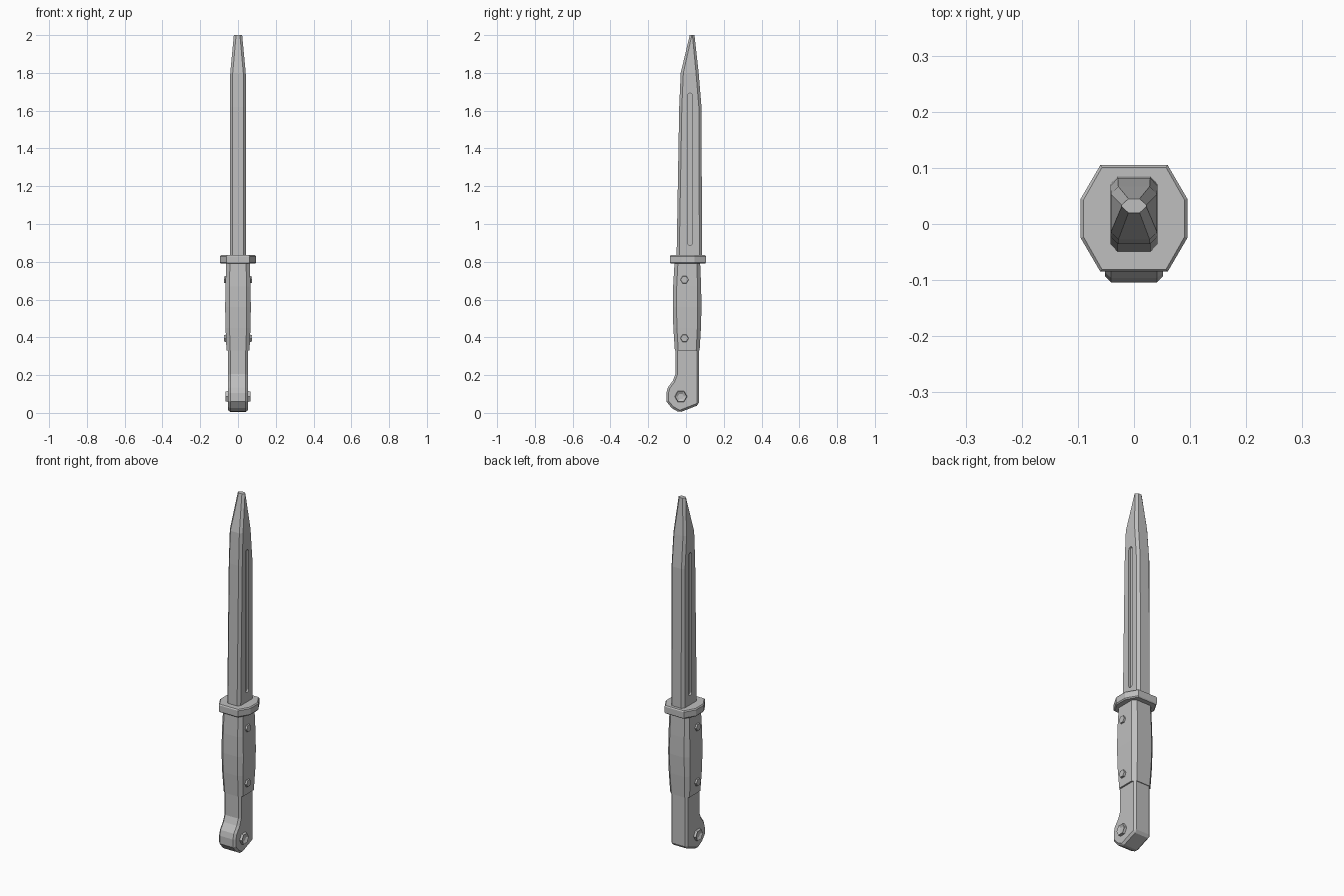
import bpy, bmesh, math
from mathutils import Matrix

cube = bpy.data.objects.get("Cube")
if cube:
    bpy.data.objects.remove(cube, do_unlink=True)

steel = bpy.data.materials.new("grey steel")
steel.use_nodes = True
GREY = (0.52, 0.52, 0.52, 1)
steel.diffuse_color = GREY
steel.node_tree.nodes["Principled BSDF"].inputs["Base Color"].default_value = GREY


def finish(bm, name):
    bmesh.ops.recalc_face_normals(bm, faces=bm.faces)
    mesh = bpy.data.meshes.new(name)
    bm.to_mesh(mesh)
    bm.free()
    mesh.materials.append(steel)
    ob = bpy.data.objects.new(name, mesh)
    bpy.context.scene.collection.objects.link(ob)
    return ob


def section(half, front, back, cx, cy):
    """Rectangle in x and y with cut corners."""
    return [(half - cx, front), (half, front + cy), (half, back - cy), (half - cx, back),
            (cx - half, back), (-half, back - cy), (-half, front + cy), (cx - half, front)]


def loft(name, rings):
    """Skin octagonal sections given as (z, half, front, back, cx, cy)."""
    bm = bmesh.new()
    loops = [[bm.verts.new((x, y, z)) for x, y in section(*s)] for z, *s in rings]
    for a, b in zip(loops, loops[1:]):
        for i in range(8):
            j = (i + 1) % 8
            bm.faces.new((a[i], a[j], b[j], b[i]))
    bm.faces.new(loops[0][::-1])
    bm.faces.new(loops[-1])
    return finish(bm, name)


def prism(name, outline, half):
    """Extrude a y-z outline across x."""
    bm = bmesh.new()
    face = bm.faces.new([bm.verts.new((-half, y, z)) for y, z in outline])
    new = bmesh.ops.extrude_face_region(bm, geom=[face])["geom"]
    bmesh.ops.translate(bm, vec=(2 * half, 0, 0),
                        verts=[v for v in new if isinstance(v, bmesh.types.BMVert)])
    return finish(bm, name)


def bevel(ob, width):
    mod = ob.modifiers.new("edge bevel", 'BEVEL')
    mod.width = width
    mod.segments = 1
    mod.limit_method = 'ANGLE'
    mod.angle_limit = math.radians(50)


def cut(ob, cutter):
    mod = ob.modifiers.new("cut", 'BOOLEAN')
    mod.operation = 'DIFFERENCE'
    mod.solver = 'EXACT'
    mod.object = cutter
    cutter.hide_render = True
    cutter.hide_viewport = True
    cutter.display_type = 'WIRE'


def stud(name, side, y, z, inner, outer, radius, sides=6, socket=0):
    """Hexagonal head facing sideways, with an optional sunk socket."""
    bm = bmesh.new()
    turn = Matrix.Translation((side * (inner + outer) / 2, y, z)) @ Matrix.Rotation(side * math.pi / 2, 4, 'Y')
    bmesh.ops.create_cone(bm, cap_ends=True, segments=sides, radius1=radius,
                          radius2=radius * 0.85, depth=outer - inner, matrix=turn)
    if socket:
        cap = max(bm.faces, key=lambda f: side * f.calc_center_median().x)
        bmesh.ops.inset_region(bm, faces=[cap], thickness=radius * 0.4)
        bmesh.ops.translate(bm, verts=cap.verts, vec=(-side * socket, 0, 0))
    return finish(bm, name)


# Blade with cut corners and a blunt tapered point
blade = loft("blade", [
    (0.82, 0.042, -0.050, 0.085, 0.013, 0.014),
    (1.62, 0.042, -0.036, 0.082, 0.013, 0.014),
    (1.80, 0.041, -0.028, 0.067, 0.013, 0.014),
    (2.00, 0.022, 0.020, 0.045, 0.012, 0.011)])

# Narrow round-ended groove on each side of the blade
R = 0.013
slot = []
for end_z, start in ((1.68, 0), (0.90, math.pi)):
    slot += [(0.022 + R * math.cos(start + math.pi * k / 6),
              end_z + R * math.sin(start + math.pi * k / 6)) for k in range(7)]
for side, label in ((1, "left"), (-1, "right")):
    cutter = prism(label + "_groove_cutter", slot, 0.02)
    cutter.data.transform(Matrix.Translation((side * 0.051, 0, 0)))
    cut(blade, cutter)

# Octagonal guard
plate = (0.095, -0.085, 0.105, 0.035, 0.06)
lip = (0.090, -0.081, 0.101, 0.033, 0.058)
loft("guard", [(0.79, *lip), (0.796, *plate), (0.829, *plate), (0.835, *lip)])

# Bulged grip
loft("grip", [
    (0.33, 0.061, -0.059, 0.072, 0.020, 0.018),
    (0.45, 0.066, -0.067, 0.079, 0.021, 0.019),
    (0.56, 0.068, -0.070, 0.082, 0.022, 0.020),
    (0.67, 0.066, -0.068, 0.080, 0.021, 0.019),
    (0.79, 0.063, -0.061, 0.075, 0.020, 0.018)])

# Tang and hooked pommel
pommel = prism("pommel", [
    (-0.056, 0.36), (-0.056, 0.205), (-0.070, 0.170), (-0.096, 0.135), (-0.104, 0.105),
    (-0.104, 0.060), (-0.075, 0.025), (-0.035, 0.002), (0.068, 0.042), (0.068, 0.36)], 0.052)
bevel(pommel, 0.011)

# Grip rivets and pommel bolts
for side, label in ((1, "left"), (-1, "right")):
    stud(label + "_upper_rivet", side, -0.008, 0.705, 0.05, 0.074, 0.024)
    stud(label + "_lower_rivet", side, -0.008, 0.395, 0.05, 0.074, 0.024)
    stud(label + "_pommel_bolt", side, -0.027, 0.087, 0.04, 0.065, 0.036, socket=0.008)
